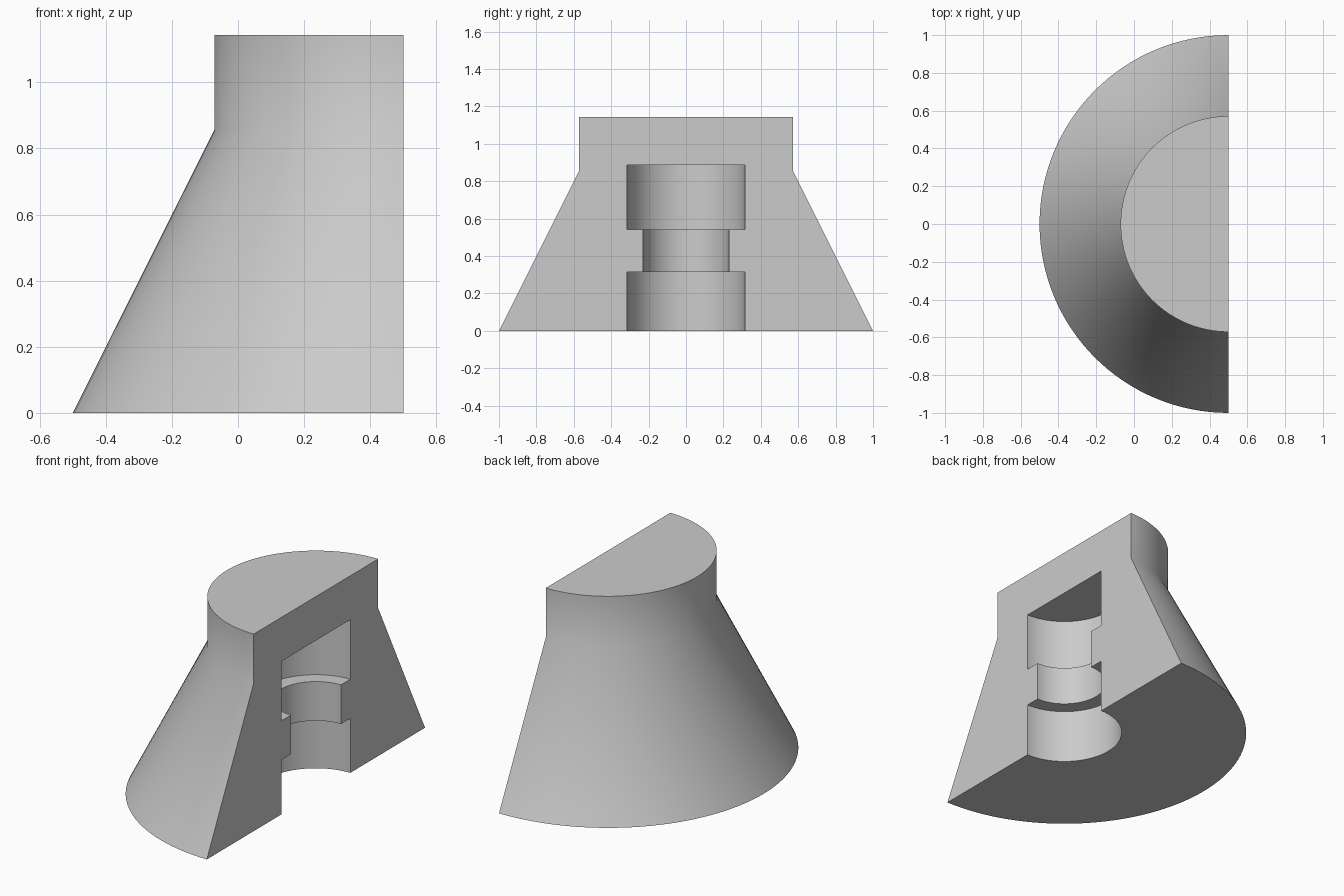
import bpy
import bmesh
import math
from mathutils import Vector

cube = bpy.data.objects.get("Cube")
if cube:
    bpy.data.objects.remove(cube, do_unlink=True)

# Flat grey material
grey = bpy.data.materials.new("light_grey")
grey.use_nodes = True
colour = (0.6, 0.6, 0.6, 1.0)
grey.diffuse_color = colour
grey.node_tree.nodes["Principled BSDF"].inputs["Base Color"].default_value = colour

AXIS_X = 0.5      # revolve axis lies on the cut face
SEGMENTS = 64     # steps round the half turn
BORE, NECK = 0.315, 0.229

# Half section as (radius, height): outer wall, base, then the stepped bore
profile = [
    (0, 1.143), (0.571, 1.143), (0.571, 0.857), (1, 0),
    (BORE, 0), (BORE, 0.316), (NECK, 0.316), (NECK, 0.543),
    (BORE, 0.543), (BORE, 0.888), (0, 0.888),
]

# Spin the section half a turn from the front, round the left, to the back
bm = bmesh.new()
verts = [bm.verts.new((AXIS_X, -r, z)) for r, z in profile]
edges = [bm.edges.new(pair) for pair in zip(verts, verts[1:])]
bmesh.ops.spin(bm, geom=verts + edges, cent=Vector((AXIS_X, 0, 0)),
               axis=Vector((0, 0, 1)), angle=-math.pi, steps=SEGMENTS)
bmesh.ops.remove_doubles(bm, verts=bm.verts[:], dist=1e-4)

# Close the flat cut face
rim = [e for e in bm.edges if e.is_boundary]
bmesh.ops.edgeloop_fill(bm, edges=rim)
bmesh.ops.recalc_face_normals(bm, faces=bm.faces[:])

mesh = bpy.data.meshes.new("half_cone_body")
bm.to_mesh(mesh)
bm.free()
mesh.materials.append(grey)
body = bpy.data.objects.new("half_cone_body", mesh)
bpy.context.collection.objects.link(body)

# Smooth round walls, sharp rims and steps
bpy.ops.object.select_all(action='DESELECT')
body.select_set(True)
bpy.context.view_layer.objects.active = body
bpy.ops.object.shade_smooth_by_angle(angle=math.radians(30))
